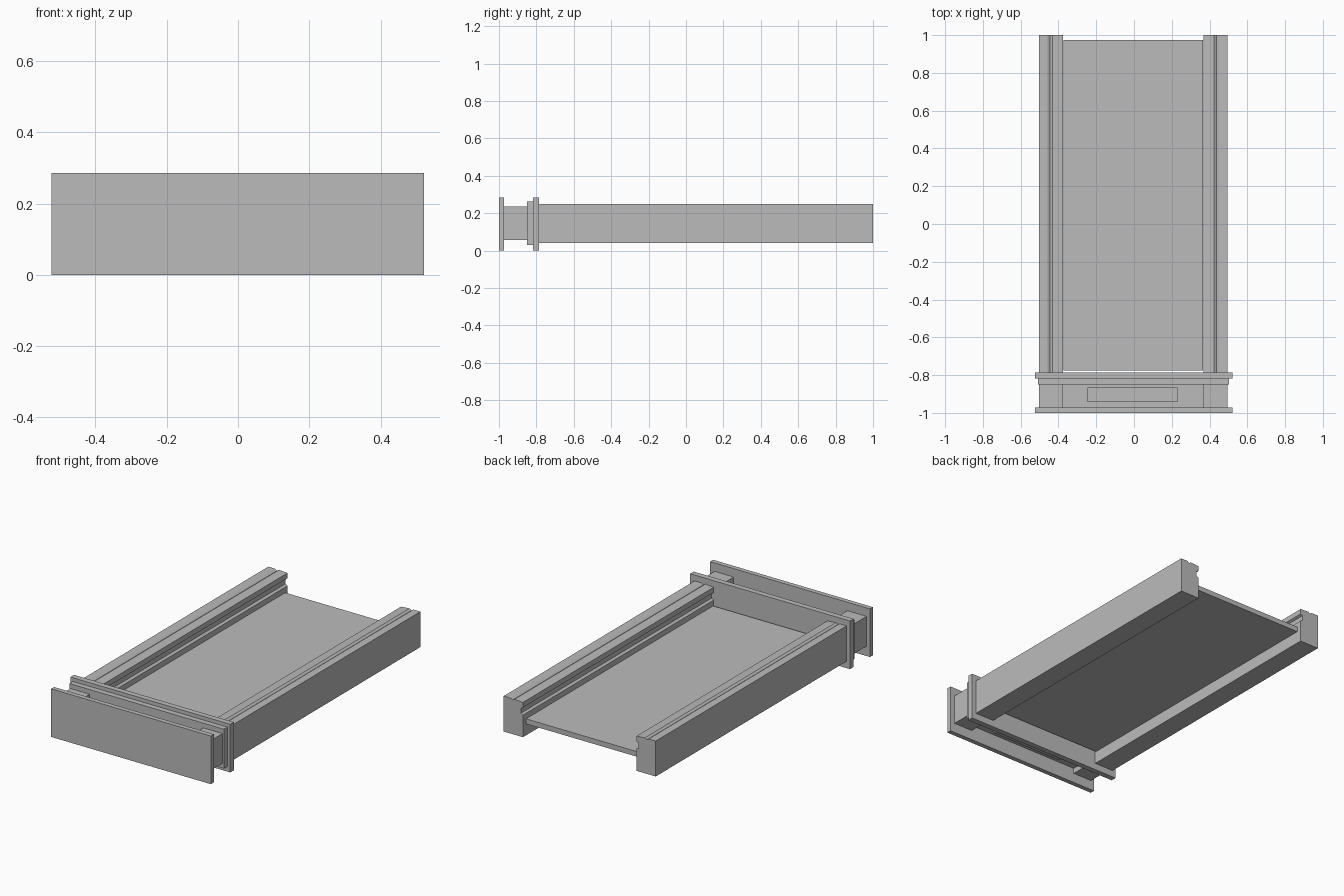
import bpy
import bmesh

cube = bpy.data.objects.get("Cube")
if cube:
    bpy.data.objects.remove(cube, do_unlink=True)

# Single plain grey finish
grey = bpy.data.materials.new("plain grey")
grey.use_nodes = True
colour = (0.5, 0.5, 0.5, 1)
grey.diffuse_color = colour
grey.node_tree.nodes["Principled BSDF"].inputs["Base Color"].default_value = colour


def add_object(name, bm):
    bmesh.ops.recalc_face_normals(bm, faces=bm.faces)
    mesh = bpy.data.meshes.new(name)
    bm.to_mesh(mesh)
    bm.free()
    mesh.materials.append(grey)
    obj = bpy.data.objects.new(name, mesh)
    bpy.context.collection.objects.link(obj)
    return obj


def box(name, x, y, z):
    """Box spanning the given (low, high) ranges."""
    bm = bmesh.new()
    bmesh.ops.create_cube(bm, size=1)
    for v in bm.verts:
        for i, (low, high) in enumerate((x, y, z)):
            v.co[i] = low if v.co[i] < 0 else high
    return add_object(name, bm)


def extrude_profile(name, points, y0, y1):
    """Extrude an x-z outline along y."""
    bm = bmesh.new()
    face = bm.faces.new([bm.verts.new((x, y0, z)) for x, z in points])
    grown = bmesh.ops.extrude_face_region(bm, geom=[face])["geom"]
    verts = [v for v in grown if isinstance(v, bmesh.types.BMVert)]
    bmesh.ops.translate(bm, verts=verts, vec=(0, y1 - y0, 0))
    return add_object(name, bm)


# Side rails and end blocks, mirrored about the drawer's centre line
CENTRE = -0.004
INNER, OUTER = 0.372, 0.498
LOW, HIGH = 0.04, 0.25
groove = OUTER - 0.058
rail = [
    (INNER, LOW), (OUTER, LOW), (OUTER, HIGH),
    (groove + 0.013, HIGH), (groove, HIGH - 0.008), (groove - 0.013, HIGH),
    (INNER, HIGH - 0.004), (INNER, 0.215),
    (INNER + 0.014, 0.208), (INNER + 0.014, 0.178), (INNER, 0.17),
]
for side, label in ((1, "left"), (-1, "right")):
    extrude_profile(label + "_rail",
                    [(CENTRE + side * x, z) for x, z in rail], -0.79, 1)
    ends = sorted(CENTRE + side * x for x in (INNER, OUTER))
    box(label + "_spacer_block", ends, (-0.972, -0.848), (0.058, 0.235))

# Floor panel held between the rails
box("floor_panel", (-0.373, 0.365), (-0.775, 0.975), (0.11, 0.14))

# Stacked front: face, stepped plate and back plate
box("front_face", (-0.524, 0.522), (-1, -0.972), (0, 0.285))
box("stepped_plate", (-0.508, 0.503), (-0.85, -0.818), (0.03, 0.263))
box("back_plate", (-0.524, 0.522), (-0.818, -0.785), (0, 0.285))

# Core between the plates, with a raised bar
box("front_core", (-0.376, 0.368), (-0.972, -0.85), (0.09, 0.19))
box("core_bar", (-0.245, 0.23), (-0.942, -0.866), (0.08, 0.2))
